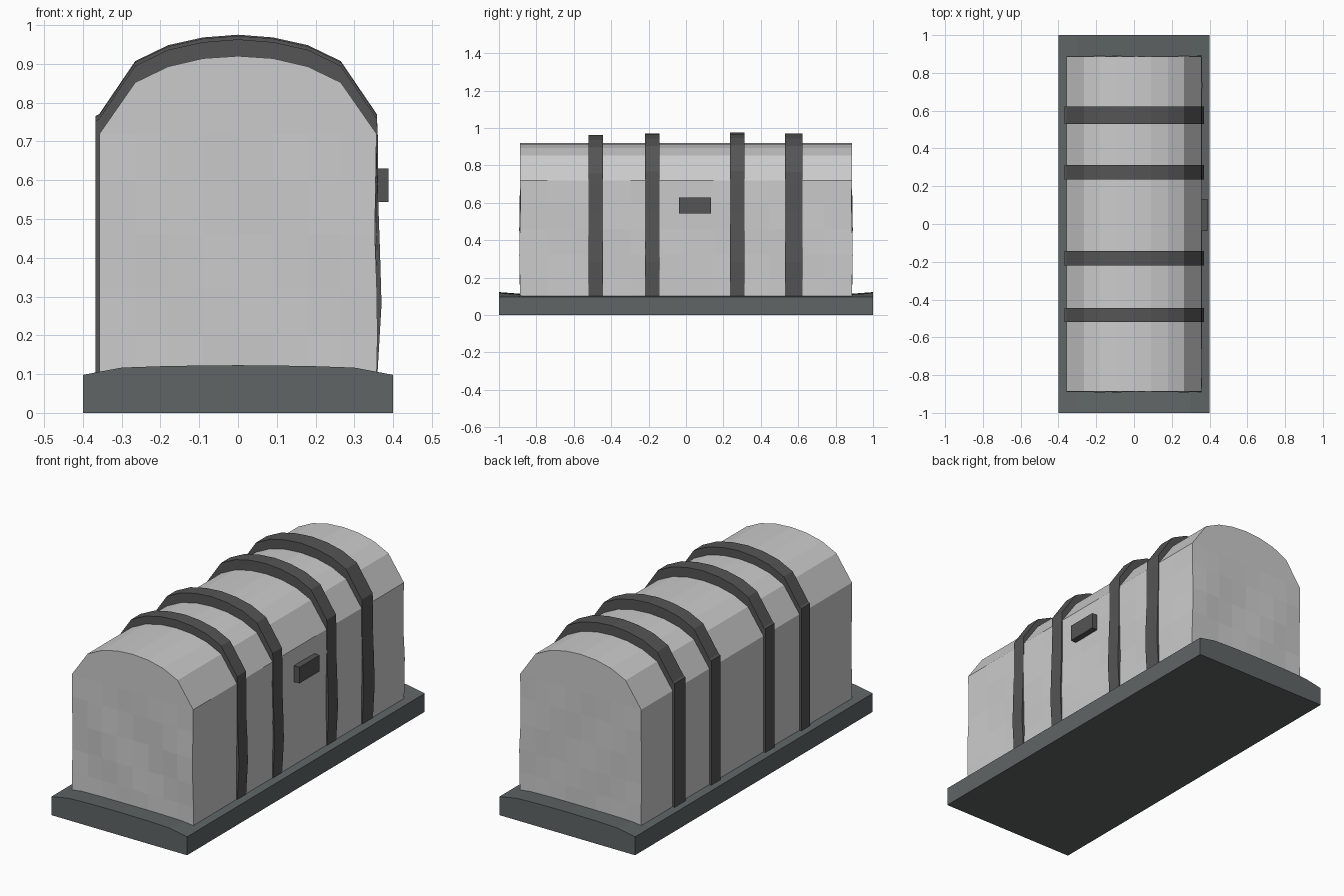
import bpy, math

if "Cube" in bpy.data.objects:
    bpy.data.objects.remove(bpy.data.objects["Cube"])


def material(name, rgb):
    m = bpy.data.materials.new(name)
    m.diffuse_color = (*rgb, 1)
    m.use_nodes = True
    m.node_tree.nodes["Principled BSDF"].inputs["Base Color"].default_value = m.diffuse_color
    return m


DARK = material("dark_grey", (0.09, 0.09, 0.09))
SLATE = material("slate", (0.115, 0.13, 0.132))


def make(name, verts, faces, mat=None):
    me = bpy.data.meshes.new(name)
    me.from_pydata(verts, [], faces)
    ob = bpy.data.objects.new(name, me)
    bpy.context.collection.objects.link(ob)
    if mat:
        me.materials.append(mat)
    # weld shared edges and make the normals consistent
    bpy.context.view_layer.objects.active = ob
    ob.select_set(True)
    bpy.ops.object.mode_set(mode='EDIT')
    bpy.ops.mesh.select_all(action='SELECT')
    bpy.ops.mesh.remove_doubles(threshold=0.0001)
    bpy.ops.mesh.normals_make_consistent(inside=False)
    bpy.ops.object.mode_set(mode='OBJECT')
    ob.select_set(False)
    return ob


def grid(verts, faces, rows):
    """Append a quad sheet from rows of points."""
    start, w = len(verts), len(rows[0])
    for r in rows:
        verts.extend(r)
    for i in range(len(rows) - 1):
        for j in range(w - 1):
            a = start + i * w + j
            faces.append((a, a + 1, a + w + 1, a + w))


def mirrored(half):
    return [(-x, z) for x, z in half] + [(x, z) for x, z in half[-2::-1]]


# body: barrel roof over walls; the ends and right wall are slightly uneven
HX, HY = 0.357, 0.887
arch = mirrored([(HX, 0.72), (0.265, 0.852), (0.18, 0.893), (0.09, 0.914), (0, 0.92)])
levels = [0.08, 0.2, 0.32, 0.46, 0.6, 0.72]


def bump(u, z):
    fade = max(0, math.sin(math.pi * (z - 0.08) / 0.64))
    return 0.005 * fade * math.sin(7 * u + 9 * z)


def wall(x, y, z):
    dx = bump(y, z) if x > HX - 0.001 else 0
    dy = bump(x * 2, z) * (1 if y > 0 else -1) if abs(y) > HY - 0.001 else 0
    return (x + dx, y + dy, z)


v, f = [], []
ys = [-HY + 2 * HY * i / 12 for i in range(13)]
for x in (-HX, HX):
    grid(v, f, [[wall(x, y, z) for y in ys] for z in levels])
for y in (-HY, HY):
    grid(v, f, [[wall(x, y, z) for x, _ in arch] for z in levels])
    start = len(v)
    v.extend((x, y, z) for x, z in arch)
    v.extend((x, y, 0.72) for x, _ in arch[1:-1])
    n = len(arch)
    f.append(tuple(range(start, start + n)) + tuple(range(start + 2 * n - 3, start + n - 1, -1)))
grid(v, f, [[(x, y, z) for x, z in arch] for y in ys])
grid(v, f, [[(x, y, 0.08) for x, _ in arch] for y in ys])
make("body", v, f)

# base: slab whose end lips crown gently in the middle
crown = mirrored([(0.4, 0), (0.3, 0.75), (0.18, 0.92), (0, 1)])
sections = [(-1, 0.025), (-0.87, 0.015), (0.87, 0.015), (1, 0.025)]
v, f = [], []
top = [[(x, y, 0.098 + h * c) for x, c in crown] for y, h in sections]
bottom = [[(x, y, 0) for x, _ in crown] for y, _ in sections]
# sides stay level between the ends
grid(v, f, top)
grid(v, f, bottom)
for k in (0, -1):
    grid(v, f, [top[k], bottom[k]])
    grid(v, f, [[r[k] for r in top], [r[k] for r in bottom]])
make("base", v, f, SLATE)

# straps: hoops running up the walls and over the roof
outer_arch = mirrored([(0.358, 0.77), (0.265, 0.907), (0.18, 0.948), (0.09, 0.968), (0, 0.975)])
inner_arch = mirrored([(0.34, 0.72), (0.25, 0.845), (0.17, 0.88), (0.09, 0.9), (0, 0.905)])
left = [(-0.368, 0.09), (-0.368, 0.765)]
right = [(0.361, 0.7), (0.361, 0.56), (0.366, 0.42), (0.37, 0.28), (0.359, 0.09)]
outer = left + outer_arch + right
inner = [(-0.33, 0.09), (-0.34, 0.7)] + inner_arch + [(0.335, z) for _, z in right]
straps = [(-0.52, -0.445, -0.012), (-0.22, -0.142, -0.003), (0.235, 0.313, 0), (0.53, 0.622, -0.004)]
for i, (y0, y1, dz) in enumerate(straps):
    v, f = [], []
    ring = []
    for prof, y in ((outer, y0), (outer, y1), (inner, y1), (inner, y0), (outer, y0)):
        ring.append([(x, y, z + (dz if z > 0.7 else 0)) for x, z in prof])
    grid(v, f, ring)
    for k in (0, -1):
        grid(v, f, [[ring[0][k], ring[1][k]], [ring[3][k], ring[2][k]]])
    make(f"strap_{i + 1}", v, f, DARK)

# latch block on the right wall
bpy.ops.mesh.primitive_cube_add(size=1, location=(0.366, 0.048, 0.587))
latch = bpy.context.object
latch.name = "latch"
latch.scale = (0.044, 0.17, 0.086)
latch.data.materials.append(DARK)
latch.select_set(False)
